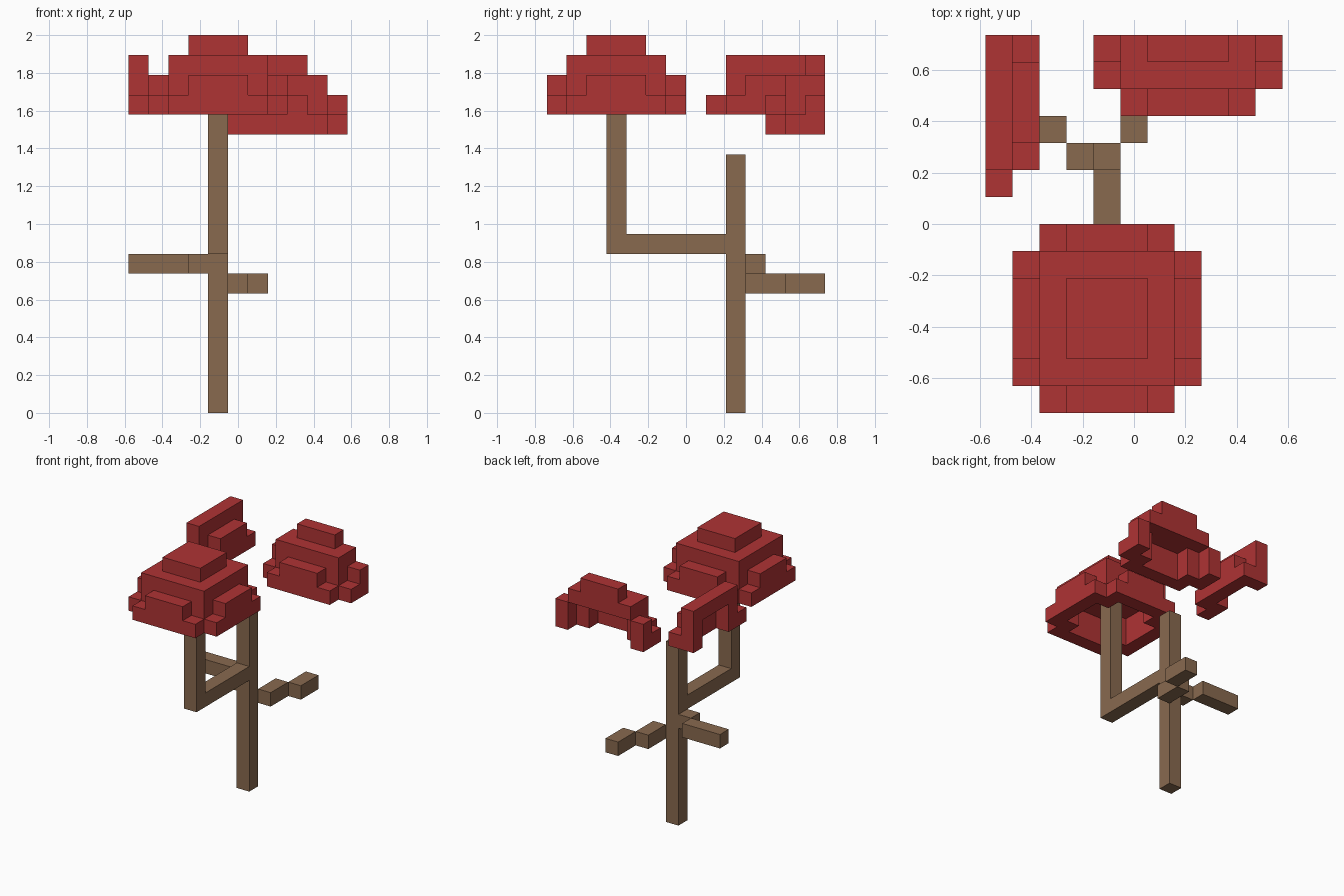
import bpy, bmesh, math
from mathutils import Vector
from itertools import product

cube = bpy.data.objects.get("Cube")
if cube:
    bpy.data.objects.remove(cube)

# The model sits on a block lattice of NX x NY x NZ cells
NX, NY, NZ = 11, 14, 19
U = 2 / NZ


def material(name, colour):
    m = bpy.data.materials.new(name)
    m.use_nodes = True
    m.diffuse_color = colour
    m.node_tree.nodes["Principled BSDF"].inputs["Base Color"].default_value = colour
    return m


RED = material("cap red", (0.43, 0.033, 0.034, 1))
BROWN = material("bark brown", (0.25, 0.143, 0.078, 1))


def box(x, y, z):
    """Cells of a box, each argument an inclusive (first, last) range."""
    return set(product(*(range(a, b + 1) for a, b in (x, y, z))))


def build(name, cells, mat):
    """Skin a set of cells with only its outer faces, then merge flat areas."""
    bm = bmesh.new()
    for cell in cells:
        for axis, side in product(range(3), (-1, 1)):
            step = [0, 0, 0]
            step[axis] = side
            if tuple(c + s for c, s in zip(cell, step)) in cells:
                continue
            n = Vector(step)
            a = Vector((n.y, n.z, n.x))
            b = n.cross(a)
            mid = Vector(cell) + Vector((0.5, 0.5, 0.5)) + n / 2
            corners = [mid + (a * p + b * q) / 2
                       for p, q in ((-1, -1), (1, -1), (1, 1), (-1, 1))]
            bm.faces.new([bm.verts.new((v - Vector((NX / 2, NY / 2, 0))) * U)
                          for v in corners])
    bmesh.ops.remove_doubles(bm, verts=bm.verts, dist=U / 100)
    bmesh.ops.dissolve_limit(bm, angle_limit=math.radians(1),
                             verts=bm.verts, edges=bm.edges)
    mesh = bpy.data.meshes.new(name)
    bm.to_mesh(mesh)
    bm.free()
    mesh.materials.append(mat)
    obj = bpy.data.objects.new(name, mesh)
    bpy.context.collection.objects.link(obj)


def cap(cx, cy, base):
    """Hollow domed cap, trimmed to the lattice bounds."""
    cells = box((-1, 1), (-1, 1), (3, 3)) | box((-2, 2), (-2, 2), (2, 2))
    for s in (-3, 3):
        for half, z in ((2, 0), (1, 1)):          # skirt strips
            cells |= box((-half, half), (s, s), (z, z))
            cells |= box((s, s), (-half, half), (z, z))
    for x, y in product((-2, 2), repeat=2):       # corner posts
        cells |= box((x, x), (y, y), (0, 1))
    moved = {(x + cx, y + cy, z + base) for x, y, z in cells}
    return {c for c in moved if 0 <= c[0] < NX and 0 <= c[1] < NY}


# Trunk and branches
build("trunk", box((4, 4), (9, 9), (0, 12)), BROWN)
build("front_branch", box((4, 4), (3, 8), (8, 8)) | box((4, 4), (3, 3), (8, 16)), BROWN)
build("side_branch", box((3, 3), (9, 9), (7, 7)) | box((0, 2), (10, 10), (7, 7)), BROWN)
build("back_branch", box((5, 5), (10, 11), (6, 6)) | box((6, 6), (12, 13), (6, 6)), BROWN)

# Caps: one whole, two cut off at the edges of the block
build("front_cap", cap(4, 3, 15), RED)
build("back_cap", cap(7, 14, 14), RED)
build("side_cap", cap(-2, 11, 15), RED)
